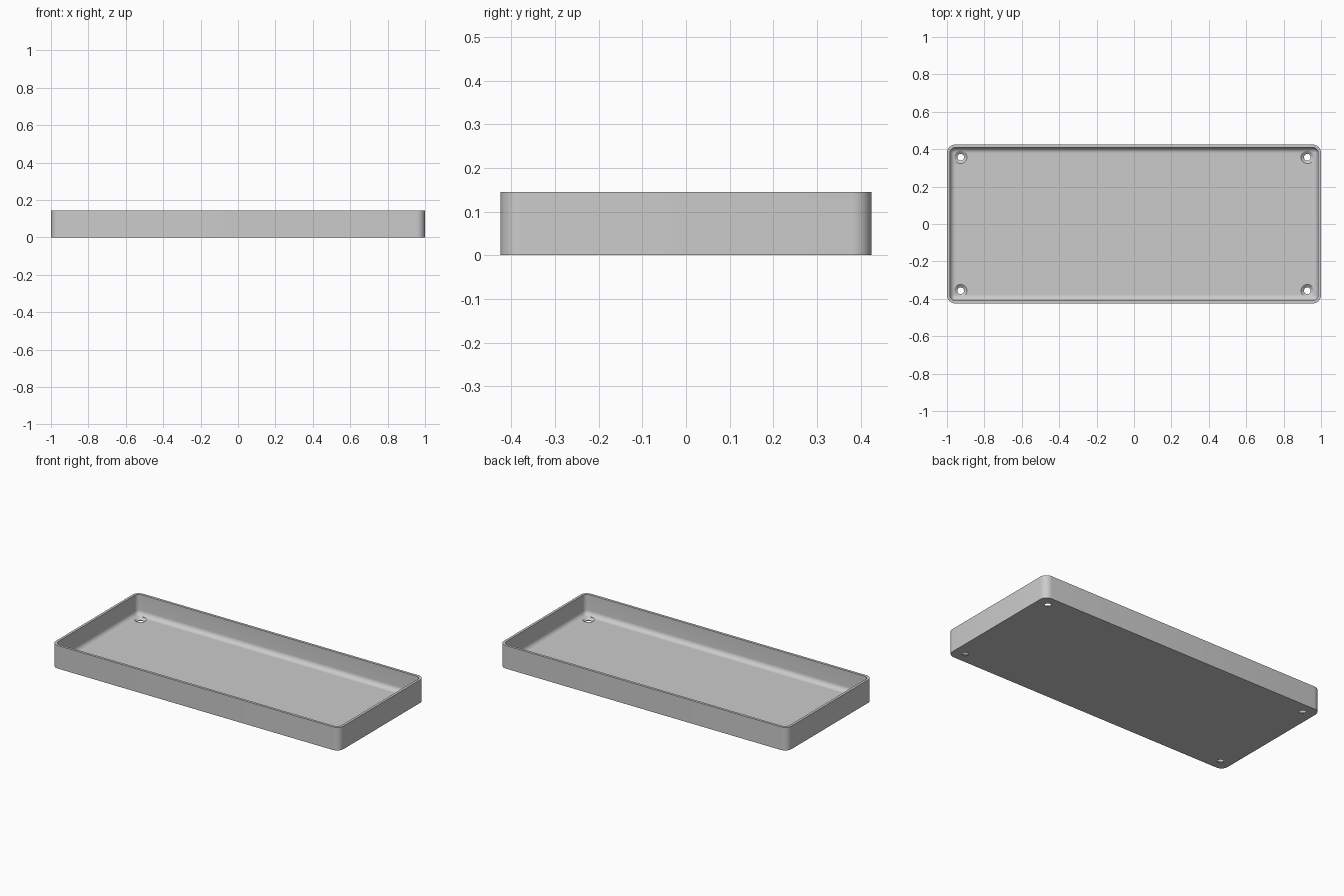
import bpy, bmesh
from math import sin, cos, pi
from mathutils import Vector

if "Cube" in bpy.data.objects:
    bpy.data.objects.remove(bpy.data.objects["Cube"])

HALF_X, HALF_Y, HEIGHT = 1.0, 0.425, 0.145
CORNER, WALL, FLOOR, FILLET = 0.045, 0.016, 0.016, 0.03
STEPS = 8

grey = bpy.data.materials.new("light grey plastic")
grey.use_nodes = True
colour = (0.6, 0.6, 0.6, 1)
grey.diffuse_color = colour
grey.node_tree.nodes["Principled BSDF"].inputs["Base Color"].default_value = colour


def rounded_ring(bm, inset, z):
    """Rounded rectangle moved inward from the outer edge."""
    radius = max(CORNER - inset, 0.002)
    cx, cy = HALF_X - inset - radius, HALF_Y - inset - radius
    ring = []
    for quarter, (sx, sy) in enumerate([(1, 1), (-1, 1), (-1, -1), (1, -1)]):
        for i in range(STEPS + 1):
            a = (quarter + i / STEPS) * pi / 2
            ring.append(bm.verts.new((sx * cx + radius * cos(a),
                                      sy * cy + radius * sin(a), z)))
    return ring


def loft(bm, rings):
    """Bridge successive rings and cap both ends."""
    for low, high in zip(rings, rings[1:]):
        for i in range(len(low)):
            j = (i + 1) % len(low)
            bm.faces.new((low[i], low[j], high[j], high[i]))
    bm.faces.new(rings[0][::-1])
    bm.faces.new(rings[-1])
    bmesh.ops.recalc_face_normals(bm, faces=bm.faces)


def make_object(name, bm):
    mesh = bpy.data.meshes.new(name)
    bm.to_mesh(mesh)
    bm.free()
    mesh.materials.append(grey)
    obj = bpy.data.objects.new(name, mesh)
    bpy.context.collection.objects.link(obj)
    return obj


# Tray shell: outer wall, rim, inner wall, rounded fillet, floor
profile = [(0, 0), (0, HEIGHT), (WALL, HEIGHT)]
for i in range(STEPS + 1):
    a = i / STEPS * pi / 2
    profile.append((WALL + FILLET * (1 - cos(a)), FLOOR + FILLET * (1 - sin(a))))
bm = bmesh.new()
loft(bm, [rounded_ring(bm, inset, z) for inset, z in profile])
tray = make_object("tray", bm)

# Countersunk screw holes in the four corners
bm = bmesh.new()
hole_profile = [(0.018, -0.02), (0.018, 0.004), (0.034, FLOOR), (0.034, FLOOR + 0.04)]
for sx in (-1, 1):
    for sy in (-1, 1):
        rings = []
        for radius, z in hole_profile:
            circle = bmesh.ops.create_circle(bm, segments=32, radius=radius)["verts"]
            bmesh.ops.translate(bm, verts=circle, vec=Vector((sx * 0.927, sy * 0.357, z)))
            rings.append(circle)
        loft(bm, rings)
cutter = make_object("screw_hole_cutter", bm)
cutter.hide_render = True
cutter.hide_set(True)

cut = tray.modifiers.new("screw holes", "BOOLEAN")
cut.operation = "DIFFERENCE"
cut.solver = "EXACT"
cut.object = cutter

# Apply the cut, then smooth the curves while keeping edges sharp
bpy.ops.object.select_all(action="DESELECT")
bpy.context.view_layer.objects.active = tray
tray.select_set(True)
bpy.ops.object.modifier_apply(modifier=cut.name)
bpy.data.objects.remove(cutter)
bpy.ops.object.shade_smooth_by_angle(angle=pi / 6)
